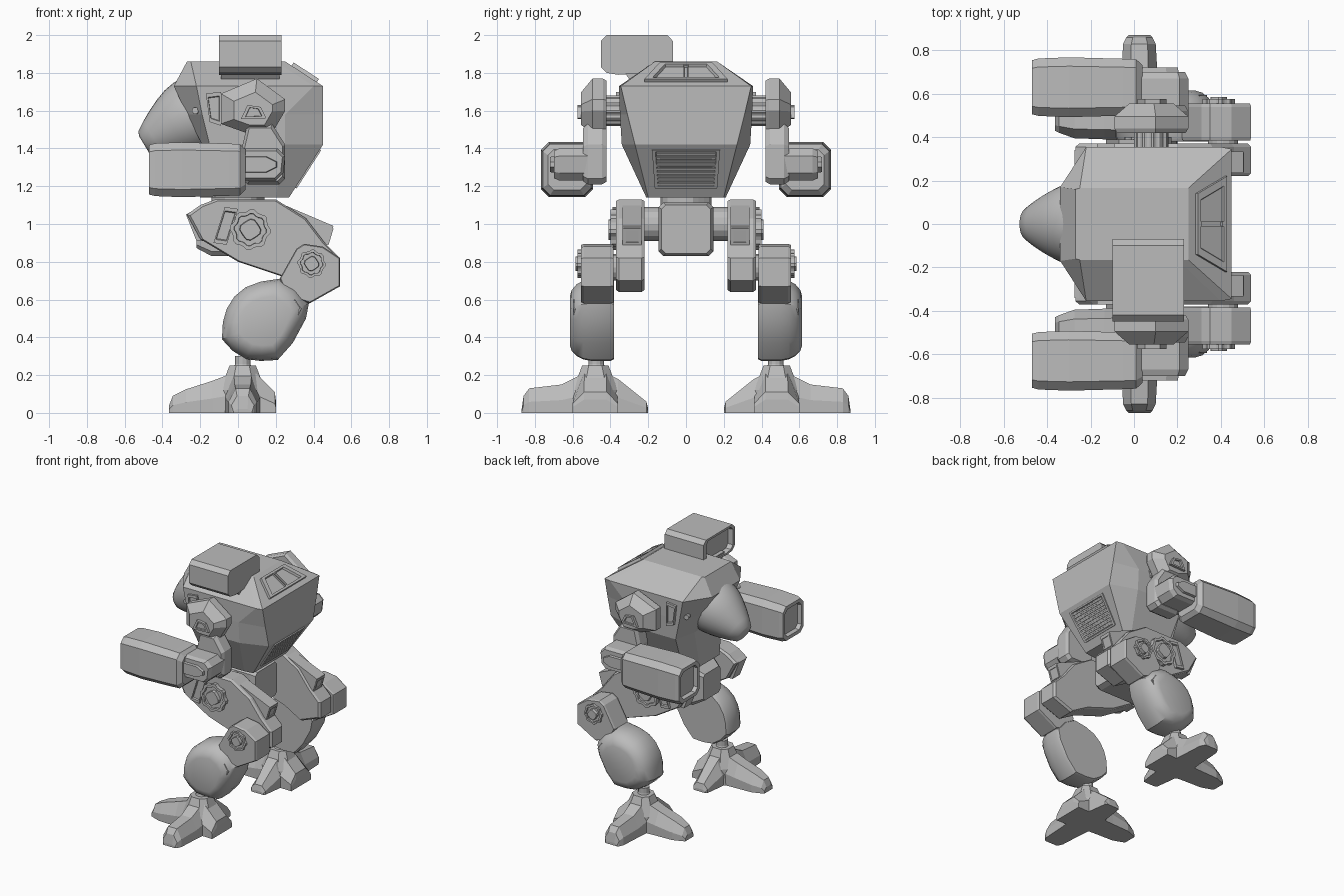
import bpy, bmesh, math
from mathutils import Matrix, Vector

if "Cube" in bpy.data.objects:
    bpy.data.objects.remove(bpy.data.objects["Cube"])

grey = bpy.data.materials.new("plain grey")
grey.diffuse_color = (0.5, 0.5, 0.5, 1)
grey.use_nodes = True
grey.node_tree.nodes["Principled BSDF"].inputs["Base Color"].default_value = grey.diffuse_color


def finish(name, bm, mirror=False, bevel=0, smooth=0):
    bmesh.ops.recalc_face_normals(bm, faces=bm.faces)
    me = bpy.data.meshes.new(name)
    bm.to_mesh(me)
    bm.free()
    me.materials.append(grey)
    if smooth:
        me.shade_smooth()
        me.set_sharp_from_angle(angle=math.radians(smooth))
    ob = bpy.data.objects.new(name, me)
    bpy.context.collection.objects.link(ob)
    if bevel:
        m = ob.modifiers.new("Bevel", 'BEVEL')
        m.width, m.segments, m.limit_method = bevel, 1, 'ANGLE'
    if mirror:
        m = ob.modifiers.new("Mirror", 'MIRROR')
        m.use_axis = (False, True, False)
    return ob


def loft(name, rings, **kw):
    """Skin equal-length rings of points and cap both ends."""
    bm = bmesh.new()
    vs = [[bm.verts.new(p) for p in r] for r in rings]
    n = len(vs[0])
    for a, b in zip(vs, vs[1:]):
        for i in range(n):
            bm.faces.new((a[i], a[(i + 1) % n], b[(i + 1) % n], b[i]))
    bm.faces.new(vs[0])
    bm.faces.new(vs[-1])
    return finish(name, bm, **kw)


def scaled(pts, s, c=None):
    if c is None:
        c = [sum(p[i] for p in pts) / len(pts) for i in (0, 1)]
    return [(c[0] + (p[0] - c[0]) * s, c[1] + (p[1] - c[1]) * s) for p in pts]


def side_loft(name, pts, steps, c=None, mirror=True, **kw):
    """x-z profile lofted along y; steps are (y, scale)."""
    return loft(name, [[(x, y, z) for x, z in scaled(pts, s, c)] for y, s in steps],
                mirror=mirror, **kw)


def chamfer_rect(y0, y1, z0, z1, c):
    return [(y0 + c, z0), (y1 - c, z0), (y1, z0 + c), (y1, z1 - c),
            (y1 - c, z1), (y0 + c, z1), (y0, z1 - c), (y0, z0 + c)]


def slab(name, origin, u, v, pts, h, inset=0.8, sunk=0.01, **kw):
    """Raised plate with a recessed centre, lying in the plane of u and v."""
    o, u, v = Vector(origin), Vector(u).normalized(), Vector(v).normalized()
    n = u.cross(v)
    rings = [(pts, -0.01), (pts, h), (scaled(pts, inset), h), (scaled(pts, inset * .95), h - sunk)]
    return loft(name, [[o + u * a + v * b + n * d for a, b in p] for p, d in rings], **kw)


def turned(name, base, axis, prof, n=24, teeth=0, **kw):
    """Round part from (distance, radius) steps; teeth notches the rim."""
    q = Vector(axis).to_track_quat('Z', 'Y')
    rings = []
    for d, r in prof:
        ring = []
        for i in range(n):
            a = 2 * math.pi * i / n
            rr = r * (1 - teeth * ((i // 2) % 2))
            ring.append(Vector(base) + q @ Vector((rr * math.cos(a), rr * math.sin(a), d)))
        rings.append(ring)
    return loft(name, rings, **kw)


# Torso: eight-sided stacked sections
rings = []
for z, xf, yf, xs, y, xm, xb, yb in [
        (1.14, -.20, .12, -.12, .21, .20, .27, .20),
        (1.42, -.19, .17, -.15, .34, .25, .45, .27),
        (1.58, -.27, .18, -.19, .35, .25, .45, .31),
        (1.73, -.34, .17, -.22, .355, .40, .45, .345),
        (1.86, -.27, .16, -.25, .165, .20, .25, .165)]:
    half = [(xf, yf), (xs, y), (xm, y), (xb, yb)]
    rings.append([(a, b, z) for a, b in half] + [(a, -b, z) for a, b in half[::-1]])
loft("torso", rings)

# Rounded nose, tilted down
turned("nose_dome", (-.24, 0, 1.575), (-.86, 0, -.51),
       [(-.06, .2), (0, .2), (.06, .19), (.12, .168), (.18, .14), (.24, .107), (.29, .075), (.3, .05)],
       n=32, smooth=40)

# Back vent with slats, roof hatch
d = Vector((-.18, 0, -.28))
slab("back_vent_frame", (.45, 0, 1.42), d, (0, 1, 0),
     [(.03, -.18), (.03, .18), (.27, .165), (.27, -.165)], .008, .9, .014)
for i in range(9):
    u = .052 + i * .0235
    slab("vent_slat", (.45, 0, 1.42), d, (0, 1, 0),
         [(u, -.155), (u, .155), (u + .012, .155), (u + .012, -.155)], .008, .9, .001)
for name, pts, h in [("roof_hatch", [(.04, -.14), (.04, .14), (.2, .22), (.2, -.22)], .02),
                     ("roof_hatch_rib", [(.05, -.012), (.05, .012), (.19, .012), (.19, -.012)], .018)]:
    slab(name, (.25, 0, 1.86), (.2, 0, -.13), (0, 1, 0), pts, h, .8, .015)

# Roof launcher on one side
prof = [(-.45, 1.97), (-.42, 2), (-.10, 2), (-.07, 1.97), (-.07, 1.81), (-.36, 1.79), (-.42, 1.80), (-.45, 1.83)]
loft("roof_launcher", [[(x, a, b) for a, b in scaled(prof, s)]
                       for x, s in [(.23, 1), (-.10, 1), (-.10, .85), (-.06, .82)]])
loft("launcher_mount", [[(x, -.34, 1.82), (x, -.08, 1.82), (x, -.08, 1.74), (x, -.28, 1.74)]
                        for x in (-.09, .22)])

# Cheek plates and rivets on the torso sides
side_loft("cheek_plate", [(-.17, 1.69), (-.09, 1.70), (-.09, 1.52), (-.15, 1.54)],
          [(.33, 1), (.37, 1), (.37, .75), (.36, .7)])
turned("cheek_rivet", (-.215, .28, 1.6), (-.3, 1, 0), [(0, .018), (.04, .018)], n=12, mirror=True)

# Ribbed shoulder axle, shoulder, upper arm
turned("shoulder_axle", (.08, .30, 1.6), (0, 1, 0), [(0, .08), (.14, .08)], n=48, teeth=.08, mirror=True)
side_loft("shoulder", [(-.09, 1.69), (.10, 1.77), (.25, 1.66), (.25, 1.6), (.18, 1.48), (.05, 1.48), (-.09, 1.53)],
          [(.42, .93), (.44, 1), (.495, 1), (.555, .6)], c=(.08, 1.59))
slab("shoulder_window", (0, .555, 0), (0, 0, 1), (1, 0, 0),
     [(1.555, .015), (1.63, .05), (1.62, .12), (1.56, .15)], .02, .65, .012, mirror=True)
side_loft("upper_arm", [(.05, 1.53), (.18, 1.53), (.25, 1.42), (.25, 1.24), (.22, 1.21), (.05, 1.21), (.02, 1.24), (.02, 1.4)],
          [(.42, .9), (.445, 1), (.52, 1), (.545, .88)])

# Elbow and arm gun
side_loft("elbow", [(.0, 1.40), (.21, 1.40), (.25, 1.36), (.24, 1.27), (.20, 1.23), (.0, 1.23)],
          [(.50, 1), (.67, 1), (.70, .85)])
side_loft("elbow_plug", [(.02, 1.36), (.15, 1.36), (.21, 1.33), (.21, 1.30), (.15, 1.27), (.02, 1.27)],
          [(.68, 1), (.72, .9)])
gun = chamfer_rect(.495, .765, 1.145, 1.43, .04)
loft("arm_gun", [[(x, a, b) for a, b in scaled(gun, s)] for x, s in
                 [(.04, .75), (.01, .95), (-.05, .97), (-.3, 1.02), (-.44, .98), (-.47, .92), (-.47, .74), (-.44, .7)]],
     mirror=True)

# Waist and pelvis
turned("waist_ring", (0, 0, 1.09), (0, 0, 1), [(0, .14), (.08, .14)], n=24, teeth=.05)
pelvis = chamfer_rect(-.145, .145, .83, 1.115, .025)
loft("pelvis", [[(x, a, b) for a, b in scaled(pelvis, s)] for x, s in
                [(-.22, .7), (-.14, 1), (.2, 1), (.24, .9)]])
turned("hip_axle", (.06, .12, 1.0), (0, 1, 0), [(0, .09), (.12, .09)], n=16, mirror=True)

# Thigh with exhaust, front plate and hip gear
side_loft("thigh", [(-.27, 1.05), (-.20, 1.10), (-.12, 1.13), (.2, 1.13), (.36, 1.03), (.46, .90), (.54, .82),
                    (.54, .70), (.38, .64), (.24, .72), (0, .80), (-.20, .92)],
          [(.22, .96), (.235, 1), (.355, 1), (.37, .96)])
side_loft("thigh_exhaust", [(.2, 1.12), (.505, .99), (.47, .88), (.3, .9)], [(.235, 1), (.335, 1)])
slab("exhaust_opening", (.487, .285, .935), (0, 1, 0), (.3, 0, 1),
     [(-.045, -.045), (.045, -.045), (.045, .045), (-.045, .045)], .006, .75, .012, mirror=True)
side_loft("thigh_plate", [(-.07, 1.09), (0, 1.08), (-.06, .89), (-.13, .9)],
          [(.36, 1), (.39, 1), (.39, .8), (.38, .75)])
side_loft("thigh_nose_plate", [(-.275, 1.05), (-.24, 1.07), (-.18, .91), (-.22, .91)], [(.25, 1), (.34, 1)])


def gear(name, x, y, z, r):
    turned(name, (x, y, z), (0, 1, 0), [(-.02, r), (.025, r), (.025, r * .8), (.012, r * .78)],
           n=32, teeth=.1, mirror=True)
    turned(name + "_cap", (x, y, z), (0, 1, 0), [(0, r * .55), (.035, r * .5)], n=16, teeth=.12, mirror=True)


gear("hip_gear", .065, .375, .97, .108)
gear("knee_gear", .39, .55, .79, .075)

# Knee block and axle
side_loft("knee", [(.22, .71), (.31, .87), (.35, .895), (.45, .88), (.54, .82), (.54, .67), (.38, .58), (.26, .62)],
          [(.385, .97), (.40, 1), (.54, 1), (.555, .96)])
turned("knee_axle", (.41, .34, .77), (0, 1, 0), [(0, .07), (.08, .07)], n=16, mirror=True)

# Bulging shin
shin = [(.04, .665), (.12, .695), (.22, .71), (.31, .66), (.375, .58), (.36, .50), (.29, .37), (.21, .28),
        (.12, .275), (.04, .285), (-.03, .33), (-.085, .39), (-.08, .48), (-.06, .55), (-.02, .615)]
side_loft("shin", shin, [(.38, .95), (.40, 1), (.50, 1), (.545, .96), (.58, .87), (.605, .74), (.615, .6)],
          c=(.14, .48), smooth=38)
side_loft("shin_plate", [(.13, .36), (.17, .33), (.27, .42), (.335, .55), (.30, .60), (.24, .52)],
          [(.54, 1.05), (.595, 1), (.595, .8), (.585, .76)])

# Ankle and foot with four toes
turned("ankle", (.025, .475, .2), (0, 0, 1), [(0, .06), (.06, .04), (.1, .04)], n=12, mirror=True)
foot = Vector((.025, .48, 0))
loft("foot_hub", [[foot + Vector((a * w, b * w, z)) for a, b in
                   [(1, .5), (.5, 1), (-.5, 1), (-1, .5), (-1, -.5), (-.5, -1), (.5, -1), (1, -.5)]]
                  for z, w in [(0, .125), (.12, .12), (.25, .07)]], mirror=True)
toes = {"front_toe": ((-1, 0), [(0, .10, .23), (.16, .09, .17), (.30, .085, .125), (.37, .06, .09), (.39, .05, .04)]),
        "outer_toe": ((0, 1), [(0, .10, .24), (.18, .085, .15), (.35, .075, .13), (.38, .06, .09), (.39, .05, .02)]),
        "inner_toe": ((0, -1), [(0, .09, .24), (.12, .08, .18), (.27, .06, .06), (.28, .05, .02)]),
        "heel": ((1, 0), [(0, .09, .24), (.06, .115, .22), (.17, .12, .11), (.175, .12, .07), (.14, .11, .0)])}
for name, ((dx, dy), steps) in toes.items():
    dirv, side = Vector((dx, dy, 0)), Vector((-dy, dx, 0))
    rings = []
    for dist, w, h in steps:
        c = foot + dirv * dist
        rings.append([c + side * (w * a) + Vector((0, 0, z)) for a, z in
                      [(-1, 0), (-1, h * .45), (-.5, h), (.5, h), (1, h * .45), (1, 0)]])
    if name == "heel":
        rings.pop()
    loft(name, rings, mirror=True)
